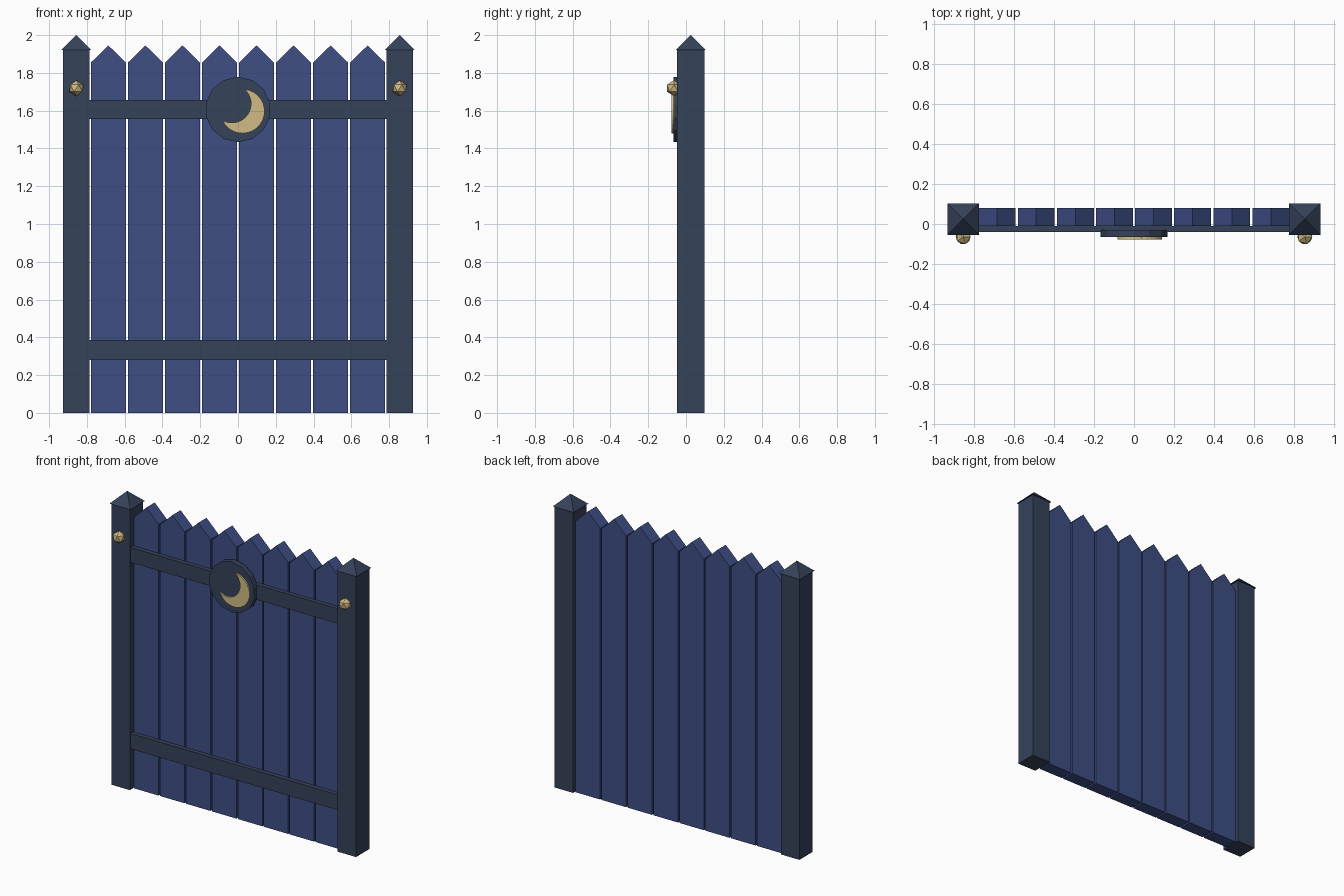
import bpy, bmesh, math
from mathutils import Matrix

if "Cube" in bpy.data.objects:
    bpy.data.objects.remove(bpy.data.objects["Cube"])


def material(name, rgb):
    lin = [((c / 255 + 0.055) / 1.055) ** 2.4 for c in rgb]
    m = bpy.data.materials.new(name)
    m.diffuse_color = (*lin, 1)
    m.use_nodes = True
    m.node_tree.nodes["Principled BSDF"].inputs["Base Color"].default_value = m.diffuse_color
    return m


BLUE = material("blue_planks", (62, 78, 133))
SLATE = material("slate_frame", (53, 66, 90))
GOLD = material("pale_gold", (208, 187, 132))


def finish(name, bm, mat):
    bmesh.ops.recalc_face_normals(bm, faces=bm.faces)
    me = bpy.data.meshes.new(name)
    bm.to_mesh(me)
    bm.free()
    me.materials.append(mat)
    ob = bpy.data.objects.new(name, me)
    bpy.context.collection.objects.link(ob)
    return ob


def prism(name, outline, y0, y1, mat):
    """Extrude an (x, z) outline from y0 to y1."""
    bm = bmesh.new()
    face = bm.faces.new([bm.verts.new((x, y0, z)) for x, z in outline])
    ext = bmesh.ops.extrude_face_region(bm, geom=[face])
    verts = [v for v in ext["geom"] if isinstance(v, bmesh.types.BMVert)]
    bmesh.ops.translate(bm, verts=verts, vec=(0, y1 - y0, 0))
    return finish(name, bm, mat)


def box(name, x0, x1, y0, y1, z0, z1, mat):
    return prism(name, [(x0, z0), (x1, z0), (x1, z1), (x0, z1)], y0, y1, mat)


# pointed planks
for i in range(8):
    x, h = (i - 3.5) * 0.196, 0.0925
    prism(f"plank_{i + 1}", [(x - h, 0), (x + h, 0), (x + h, 1.855), (x, 1.945), (x - h, 1.855)],
          -0.01, 0.08, BLUE)

# posts with pyramid caps and round studs
PX, PY = 0.856, 0.025
for side, s in (("left", -1), ("right", 1)):
    x = s * PX
    box(f"{side}_post", x - 0.07, x + 0.07, PY - 0.072, PY + 0.072, 0, 1.925, SLATE)
    bm = bmesh.new()
    c = 0.079
    base = [bm.verts.new((x + a * c, PY + b * c, 1.922)) for a, b in ((-1, -1), (1, -1), (1, 1), (-1, 1))]
    tip = bm.verts.new((x, PY, 2.0))
    bm.faces.new(base)
    for k in range(4):
        bm.faces.new((base[k], base[(k + 1) % 4], tip))
    finish(f"{side}_post_cap", bm, SLATE)
    bm = bmesh.new()
    bmesh.ops.create_icosphere(bm, subdivisions=1, radius=0.042,
                               matrix=Matrix.Translation((x, -0.064, 1.719)))
    finish(f"{side}_stud", bm, GOLD)

# cross rails
for name, z0, z1 in (("lower_rail", 0.28, 0.385), ("upper_rail", 1.555, 1.657)):
    box(name, -0.8, 0.8, -0.04, -0.01, z0, z1, SLATE)

# round plaque
N = 14
prism("plaque", [(0.173 * math.sin(math.tau * i / N), 1.606 + 0.173 * math.cos(math.tau * i / N))
                 for i in range(N)], -0.066, -0.03, SLATE)

# crescent: outer arc and inner arc between the two shared tips
ox, oz, R = 0.024, 1.597, 0.117
ix, iz, r = -0.032, 1.637, 0.101
d = math.hypot(ix - ox, iz - oz)
axis = math.atan2(oz - iz, ox - ix)
a = (d * d + R * R - r * r) / (2 * d)          # outer centre to the line of the tips
h = math.sqrt(R * R - a * a)
ta, tb = math.atan2(h, -a), math.atan2(h, d - a)
K = 18
arc = [(ox + R * math.cos(axis + ta * (1 - 2 * k / K)), oz + R * math.sin(axis + ta * (1 - 2 * k / K)))
       for k in range(K + 1)]
arc += [(ix + r * math.cos(axis - tb * (1 - 2 * k / K)), iz + r * math.sin(axis - tb * (1 - 2 * k / K)))
        for k in range(1, K)]
prism("crescent_moon", arc, -0.077, -0.06, GOLD)
